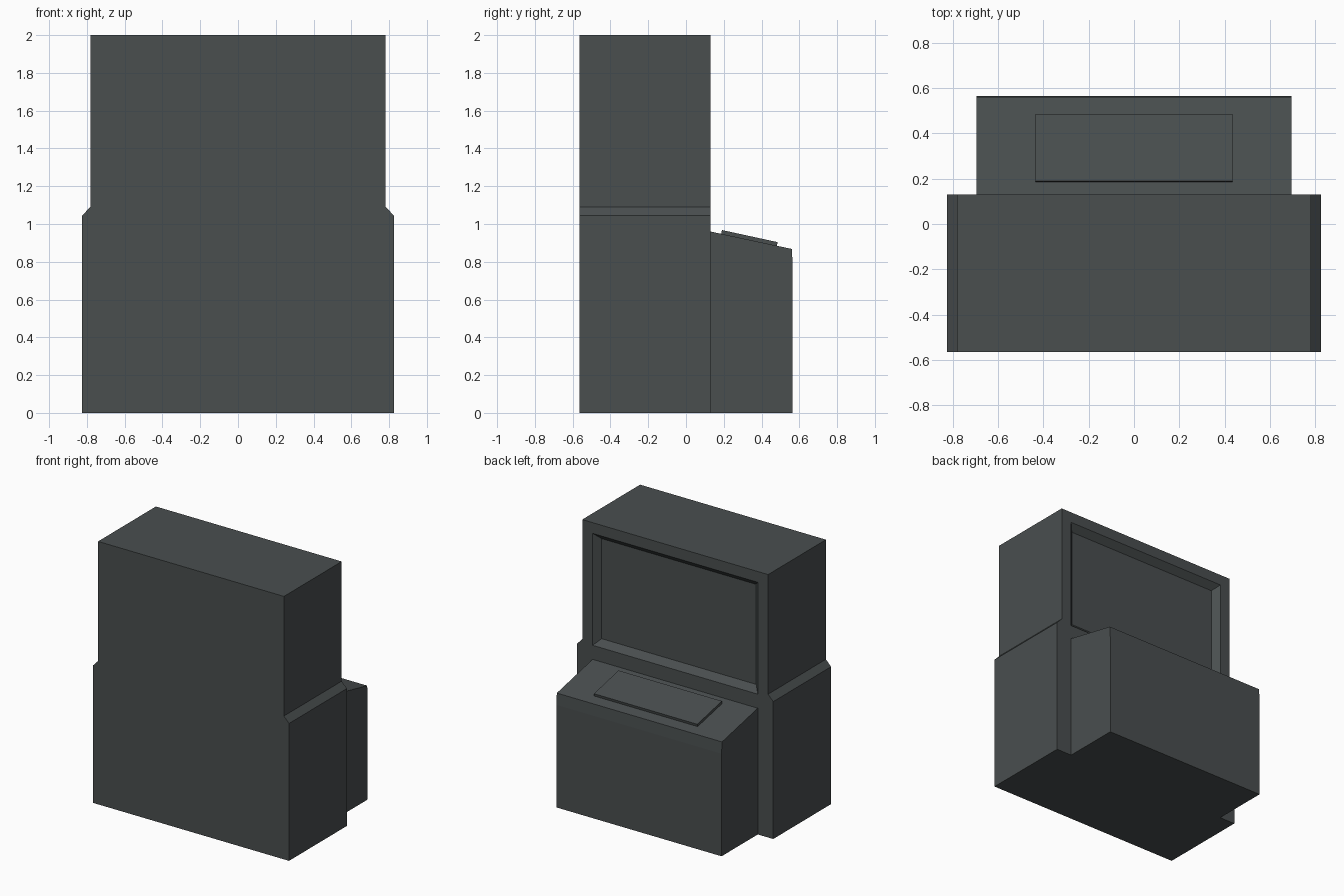
import bpy, bmesh

if "Cube" in bpy.data.objects:
    bpy.data.objects.remove(bpy.data.objects["Cube"])

def material(name, colour):
    m = bpy.data.materials.new(name)
    m.diffuse_color = (*colour, 1)
    m.use_nodes = True
    m.node_tree.nodes["Principled BSDF"].inputs["Base Color"].default_value = m.diffuse_color
    return m

grey = material("dark slate grey", (0.067, 0.077, 0.078))

def loft(name, ring_a, ring_b):
    """Closed solid between two matching outlines."""
    bm = bmesh.new()
    a = [bm.verts.new(p) for p in ring_a]
    b = [bm.verts.new(p) for p in ring_b]
    bm.faces.new(a)
    bm.faces.new(b[::-1])
    n = len(a)
    for i in range(n):
        j = (i + 1) % n
        bm.faces.new((a[j], a[i], b[i], b[j]))
    bmesh.ops.recalc_face_normals(bm, faces=bm.faces[:])
    mesh = bpy.data.meshes.new(name)
    bm.to_mesh(mesh)
    bm.free()
    mesh.materials.append(grey)
    ob = bpy.data.objects.new(name, mesh)
    bpy.context.collection.objects.link(ob)
    return ob

def side_prism(name, profile, half):
    """Extrude a (y, z) profile symmetrically along x."""
    return loft(name, [(-half, y, z) for y, z in profile],
                [(half, y, z) for y, z in profile])

# Cabinet: wide base with chamfered shoulders and a narrower upper half
BACK, FACE = -0.565, 0.13
right = [(0.825, 0), (0.825, 1.045), (0.782, 1.09), (0.782, 2.0)]
outline = right + [(-x, z) for x, z in reversed(right)]
cabinet = loft("cabinet", [(x, BACK, z) for x, z in outline],
               [(x, FACE, z) for x, z in outline])

# Screen recess with bevelled surround, cut into the +y face
def screen_ring(y):
    inset = FACE - y
    x, lo, hi = 0.695 - inset, 1.067 + inset, 1.918 - inset
    return [(-x, y, lo), (x, y, lo), (x, y, hi), (-x, y, hi)]

cutter = loft("screen_cutter", screen_ring(FACE - 0.045), screen_ring(FACE + 0.02))
cutter.hide_render = True
mod = cabinet.modifiers.new("screen_recess", 'BOOLEAN')
mod.operation = 'DIFFERENCE'
mod.solver = 'EXACT'
mod.object = cutter
bpy.context.view_layer.objects.active = cabinet
bpy.ops.object.modifier_apply(modifier=mod.name)
bpy.data.objects.remove(cutter)

# Console with sloping desk top
side_prism("console", [(FACE, 0), (0.565, 0), (0.565, 0.78), (0.56, 0.868), (FACE, 0.96)], 0.695)

# Raised control panel lying on the slope
side_prism("control_panel", [(0.186, 0.947), (0.19, 0.968), (0.485, 0.904), (0.481, 0.884)], 0.435)
